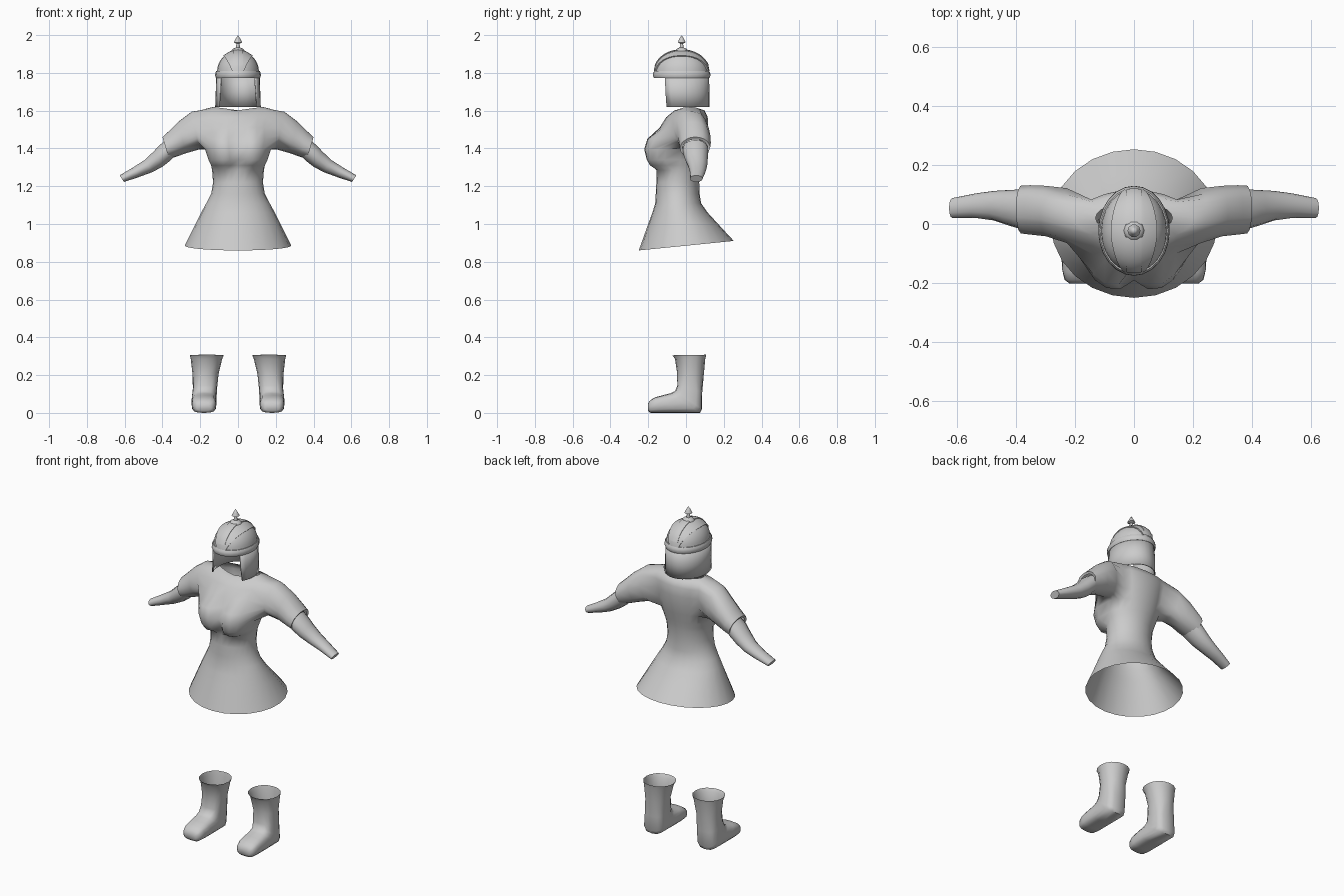
import bpy, bmesh, math
from mathutils import Vector
from math import sin, cos, pi, radians

if "Cube" in bpy.data.objects:
    bpy.data.objects.remove(bpy.data.objects["Cube"])

grey = bpy.data.materials.new("plain grey")
grey.diffuse_color = (0.6, 0.6, 0.6, 1)
grey.use_nodes = True
grey.node_tree.nodes["Principled BSDF"].inputs["Base Color"].default_value = grey.diffuse_color


def finish(bm, name, angle=60, normals=True):
    """Turn a bmesh into a smooth-shaded object."""
    if normals:
        bmesh.ops.recalc_face_normals(bm, faces=bm.faces[:])
    me = bpy.data.meshes.new(name)
    bm.to_mesh(me)
    bm.free()
    me.materials.append(grey)
    ob = bpy.data.objects.new(name, me)
    bpy.context.collection.objects.link(ob)
    bpy.ops.object.select_all(action='DESELECT')
    bpy.context.view_layer.objects.active = ob
    ob.select_set(True)
    bpy.ops.object.shade_smooth_by_angle(angle=radians(angle))
    return ob


def loft(bm, rings, closed=True):
    """Skin a list of point rings with quads and return the vertex rings."""
    vs = [[bm.verts.new(p) for p in r] for r in rings]
    n = len(vs[0])
    for a, b in zip(vs, vs[1:]):
        for k in range(n if closed else n - 1):
            j = (k + 1) % n
            bm.faces.new((a[k], a[j], b[j], b[k]))
    return vs


def sq(v, p):
    return math.copysign(abs(v) ** p, v)


# ---- Dress: torso, bust, flared skirt, short sleeves in one mesh ----
N = 24
# z, half width, front y, back y
body = [(0.885, .282, -.25, .253), (1.0, .225, -.20, .17), (1.06, .195, -.178, .115),
        (1.11, .168, -.163, .08), (1.16, .142, -.16, .072), (1.22, .132, -.157, .07),
        (1.285, .137, -.155, .075), (1.31, .142, -.15, .08), (1.34, .152, -.145, .085),
        (1.395, .17, -.145, .10), (1.45, .185, -.145, .11), (1.51, .195, -.14, .117),
        (1.565, .205, -.105, .115), (1.602, .20, -.06, .098), (1.602, .13, -.035, .075)]


def body_ring(i):
    z, hw, yf, yb = body[i]
    pts = []
    for k in range(N):
        a = 2 * pi * k / N
        x, y = hw * cos(a), (yf + yb) / 2 + (yb - yf) / 2 * sin(a)
        h = z
        if i == 0:
            h += 0.1 * y
        if i == len(body) - 1:
            h += 0.018 * abs(cos(a))
        if sin(a) < -0.1:
            d = 1 - ((abs(x) - .085) / .1) ** 2 - ((z - 1.39) / .105) ** 2
            b = max(0, d) ** .5
            y -= .088 * b
            x *= 1 + .1 * b
        pts.append((x, y, h))
    return pts


bm = bmesh.new()
vs = loft(bm, [body_ring(i) for i in range(len(body))])
LO, HI, W = 9, 13, 3          # armhole rows and half width in segments
# sleeve stations: top (x, z), bottom (x, z), front y, back y
sleeve = [((.245, 1.595), (.205, 1.395), -.065, .122), ((.318, 1.54), (.275, 1.375), -.042, .13),
          ((.37, 1.488), (.33, 1.355), -.036, .132), ((.40, 1.46), (.365, 1.345), -.032, .13),
          ((.392, 1.448), (.364, 1.357), -.018, .116)]
for c in (0, N // 2):
    s = 1 if c == 0 else -1
    cols = [(c + d) % N for d in range(-W, W + 1)]
    inside = {vs[i][k] for i in range(LO, HI + 1) for k in cols}
    bmesh.ops.delete(bm, geom=[f for f in bm.faces if all(v in inside for v in f.verts)],
                     context='FACES_ONLY')
    rim = ([vs[LO][k] for k in cols] + [vs[i][cols[-1]] for i in range(LO + 1, HI)]
           + [vs[HI][k] for k in reversed(cols)] + [vs[i][cols[0]] for i in range(HI - 1, LO, -1)])
    ang = [math.atan2((v.co.z - 1.50) / .105, (v.co.y - .01) / .09) for v in rim]
    prev, n = rim, len(rim)
    for t, b, yf, yb in sleeve:
        ring = []
        for a in ang:
            u = (sin(a) + 1) / 2
            ring.append(bm.verts.new((s * (b[0] + (t[0] - b[0]) * u),
                                      (yf + yb) / 2 + (yb - yf) / 2 * cos(a),
                                      b[1] + (t[1] - b[1]) * u)))
        for k in range(n):
            j = (k + 1) % n
            bm.faces.new((prev[k], prev[j], ring[j], ring[k]))
        prev = ring
loose = [v for v in bm.verts if not v.link_faces]
bmesh.ops.delete(bm, geom=loose, context='VERTS')
bmesh.ops.delete(bm, geom=[e for e in bm.edges if not e.link_faces], context='EDGES')
finish(bm, "dress", 75)

# ---- Forearms: x, y, z centre, thickness, y radius ----
arm = [(.355, .05, 1.405, .048, .066), (.385, .05, 1.378, .05, .067), (.425, .055, 1.342, .046, .06),
       (.475, .062, 1.306, .038, .05), (.54, .062, 1.274, .03, .041), (.615, .054, 1.24, .021, .034)]
axis = Vector((.25, 0, -.165)).normalized()
side = Vector((-axis.z, 0, axis.x))
for s, label in ((1, "left"), (-1, "right")):
    bm = bmesh.new()
    rings = []
    for x, y, z, r, ry in arm:
        ring = []
        for k in range(12):
            a = 2 * pi * k / 12
            p = Vector((x, y + ry * cos(a), z)) + side * r * sin(a)
            ring.append((s * p.x, p.y, p.z))
        rings.append(ring)
    v = loft(bm, rings)
    bm.faces.new(v[-1])
    finish(bm, label + "_forearm")

# ---- Boots: front (y, z), back (y, z), centre x, half width ----
boot = [((-.072, .305), (.107, .308), .165, .09), ((-.058, .285), (.102, .285), .167, .083),
        ((-.047, .21), (.094, .20), .172, .069), ((-.046, .145), (.086, .11), .175, .064),
        ((-.058, .115), (.085, .02), .18, .066), ((-.085, .103), (.075, .0), .18, .066),
        ((-.125, .093), (-.05, .0), .18, .066), ((-.165, .082), (-.14, .0), .18, .064),
        ((-.19, .066), (-.188, .0), .18, .055), ((-.202, .048), (-.202, .012), .18, .038)]
for s, label in ((1, "left"), (-1, "right")):
    bm = bmesh.new()
    rings = []
    for i, (f, b, cx, hx) in enumerate(boot):
        p = .95 if i < 3 else .65
        ring = []
        for k in range(16):
            a = 2 * pi * k / 16
            u = (1 + sq(cos(a), p)) / 2
            ring.append((s * (cx + hx * sq(sin(a), p)),
                         b[0] + (f[0] - b[0]) * u, b[1] + (f[1] - b[1]) * u))
        rings.append(ring)
    v = loft(bm, rings)
    bm.faces.new(v[-1])
    finish(bm, label + "_boot")

# ---- Helmet dome with rolled brim ----
CY, CZ, RX, RY, RZ = -.023, 1.805, .111, .141, .113


def lathe(name, profile, n, ratio=1.0, angle=40):
    bm = bmesh.new()
    loft(bm, [[(r * cos(2 * pi * k / n), CY + r * ratio * sin(2 * pi * k / n), z)
               for k in range(n)] for r, z in profile])
    bmesh.ops.remove_doubles(bm, verts=bm.verts[:], dist=1e-5)
    return finish(bm, name, angle)


dome = [(.108, 1.776), (.117, 1.774), (.121, 1.785), (.12, 1.80), (.115, 1.81), (RX, 1.81)]
dome += [(RX * cos(t * pi / 16), CZ + RZ * sin(t * pi / 16)) for t in range(1, 9)]
lathe("helmet_dome", dome, 24, 1.26)

# ---- Raised lens-shaped panel and narrow crest over the dome ----
def strip(name, width, lift, t0, t1):
    bm = bmesh.new()
    rows = []
    for i in range(17):
        t = t0 + (t1 - t0) * i / 16
        row = []
        for u, k in ((-1, .97), (-1, lift), (-.5, lift), (0, lift), (.5, lift), (1, lift), (1, .97)):
            x = width(i / 16) * u
            c = (1 - (x / RX) ** 2) ** .5 * k
            row.append((x * k, CY - RY * c * cos(t), CZ + RZ * c * sin(t)))
        rows.append(row)
    loft(bm, rows, closed=False)
    finish(bm, name, 40)


strip("dome_panel", lambda t: .03 + .045 * sin(pi * t), 1.045, .05, pi - .05)
strip("dome_crest", lambda t: .024, 1.065, .3, pi - .3)

# ---- Finial on top ----
lathe("finial", [(.036, 1.908), (.035, 1.918), (.027, 1.928), (.011, 1.934), (.008, 1.955),
                 (.022, 1.961), (.013, 1.98), (0, 2.0)], 10)

# ---- Neck and cheek guard, open at the front ----
bm = bmesh.new()
rows = []
for z, rx, ry, a0 in ((1.79, .112, .142, -38), (1.70, .115, .144, -36), (1.62, .118, .145, -33)):
    rows.append([(rx * cos(radians(a)), CY + ry * sin(radians(a)), z)
                 for a in [a0 + (180 - 2 * a0) * k / 20 for k in range(21)]])
loft(bm, rows, closed=False)
guard = finish(bm, "neck_guard", 40)
mod = guard.modifiers.new("thickness", 'SOLIDIFY')
mod.thickness = 0.006
mod.offset = 0
